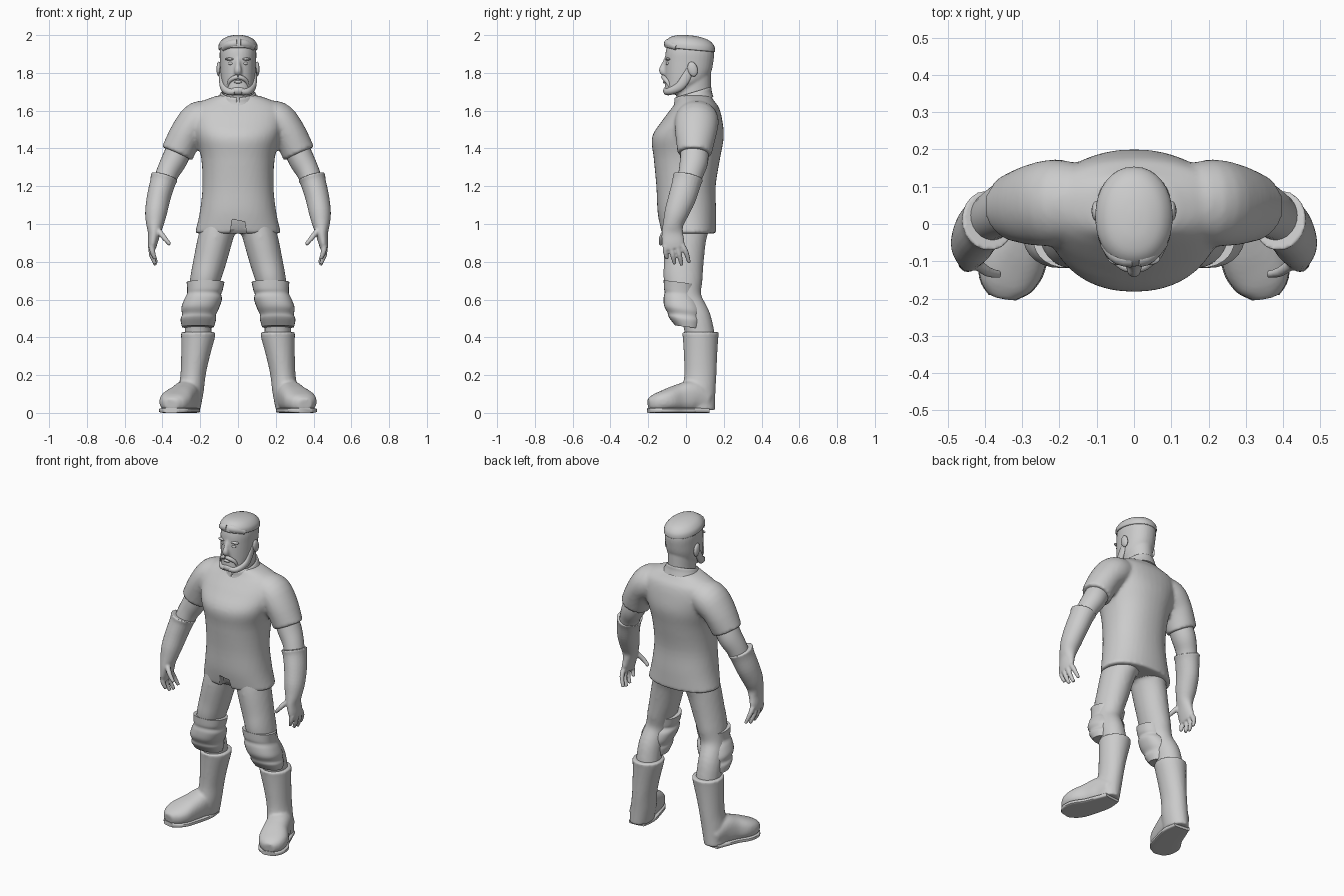
import bpy, bmesh, math
from mathutils import Vector

grey = bpy.data.materials.new("plain_grey")
grey.diffuse_color = (0.6, 0.6, 0.6, 1)


def spline(p, k=4):
    """Catmull-Rom interpolation through the ring list."""
    p = [Vector(q) for q in p]
    out = []
    for i in range(len(p) - 1):
        a, b, c, d = p[max(i - 1, 0)], p[i], p[i + 1], p[min(i + 2, len(p) - 1)]
        for j in range(k):
            t = j / k
            out.append(0.5 * (2 * b + (c - a) * t + (2 * a - 5 * b + 4 * c - d) * t * t
                              + (3 * b - a - 3 * c + d) * t ** 3))
    return out + [p[-1]]


def tube(rings, n=24, e=2.0, flat=False, tilt=0.0, s=1):
    """Ring = (x, y, z, radius across x, other radius); s = -1 mirrors."""
    return rings, n, e, flat, tilt, s


def add_tube(bm, spec):
    rings, n, e, flat, tilt, s = spec
    rings = spline(rings)
    loops = []
    for i, r in enumerate(rings):
        c = Vector(r[:3])
        t = Vector(rings[min(i + 1, len(rings) - 1)][:3]) - Vector(rings[max(i - 1, 0)][:3])
        t = Vector((0, 0, -1)) if flat else t.normalized()
        u = Vector((1, 0, 0))
        u = (u - t * u.dot(t)).normalized()
        v = t.cross(u)
        loop = []
        for j in range(n):
            a = 2 * math.pi * j / n
            ca, sa = math.cos(a), math.sin(a)
            p = c + u * (r[3] * math.copysign(abs(ca) ** (2 / e), ca)) \
                  + v * (r[4] * math.copysign(abs(sa) ** (2 / e), sa))
            p.z += tilt * (p.y - c.y)
            loop.append(bm.verts.new((p.x * s, p.y, p.z)))
        loops.append(loop)
    for A, B in zip(loops, loops[1:]):
        for j in range(n):
            bm.faces.new((A[j], A[(j + 1) % n], B[(j + 1) % n], B[j]))
    bm.faces.new(loops[0])
    bm.faces.new(loops[-1])


def finish(name, bm):
    bmesh.ops.recalc_face_normals(bm, faces=bm.faces)
    me = bpy.data.meshes.new(name)
    bm.to_mesh(me)
    bm.free()
    me.materials.append(grey)
    ob = bpy.data.objects.new(name, me)
    bpy.context.collection.objects.link(ob)
    bpy.ops.object.select_all(action='DESELECT')
    ob.select_set(True)
    bpy.context.view_layer.objects.active = ob
    bpy.ops.object.shade_smooth_by_angle(angle=math.radians(45))
    return ob


def build(name, tubes, voxel=0.0, smooth=4):
    bm = bmesh.new()
    for t in tubes:
        add_tube(bm, t)
    ob = finish(name, bm)
    if voxel:  # fuse the pieces into one smooth skin
        m = ob.modifiers.new("fuse", 'REMESH')
        m.mode, m.voxel_size, m.use_smooth_shade = 'VOXEL', voxel, True
        m = ob.modifiers.new("soften", 'SMOOTH')
        m.factor, m.iterations = 0.5, smooth
    return ob


def ball(name, loc, size, rot=0.0):
    bm = bmesh.new()
    bmesh.ops.create_uvsphere(bm, u_segments=20, v_segments=12, radius=1)
    bmesh.ops.scale(bm, vec=size, verts=bm.verts)
    ob = finish(name, bm)
    ob.location, ob.rotation_euler = loc, (rot, 0, 0)
    return ob


def cut(target, name, outline, y0, y1):
    """Cut an x-z outline out of the target between two depths."""
    bm = bmesh.new()
    f = bm.faces.new([bm.verts.new((x, y0, z)) for x, z in outline])
    ex = bmesh.ops.extrude_face_region(bm, geom=[f])
    bmesh.ops.translate(bm, vec=(0, y1 - y0, 0),
                        verts=[v for v in ex["geom"] if isinstance(v, bmesh.types.BMVert)])
    ob = finish(name, bm)
    ob.hide_render = True
    ob.display_type = 'WIRE'
    m = target.modifiers.new(name, 'BOOLEAN')
    m.operation, m.object, m.solver = 'DIFFERENCE', ob, 'EXACT'


# Shirt: torso and both sleeves fused, with hem notch and collar slit
torso = [(0, .015, .95, .228, .145), (0, .005, 1.06, .203, .155), (0, 0, 1.2, .188, .157),
         (0, .005, 1.35, .195, .176), (0, .01, 1.46, .225, .19), (0, .034, 1.55, .25, .158),
         (0, .05, 1.615, .24, .125), (0, .05, 1.65, .19, .1), (0, .045, 1.68, .11, .085)]
sleeve = [(.1, .06, 1.58, .07, .09), (.2, .058, 1.552, .1, .115),
          (.268, .052, 1.483, .09, .11), (.323, .045, 1.372, .088, .09)]
shirt = build("shirt", [tube(torso, 40, 2.2, True)] + [tube(sleeve, 28, s=s) for s in (1, -1)], .011)
cut(shirt, "hem_notch_cutter", [(-.05, .9), (-.03, 1.025), (.035, 1.012), (.055, .9)], -.3, -.09)

# Standing collar
collar = build("collar", [tube([(0, .037, 1.64, .12, .108), (0, .037, 1.67, .103, .1),
                                (0, .036, 1.692, .092, .098), (0, .036, 1.697, .084, .09),
                                (0, .036, 1.685, .078, .084)], 32, 2, True, .3)])
cut(collar, "collar_slit_cutter", [(0, 1.60), (-.014, 1.72), (.014, 1.72)], -.2, -.03)

# Trousers: pelvis plus both legs
leg = [(.09, .01, 1.02, .09, .125), (.118, -.006, .93, .092, .115), (.15, -.012, .8, .087, .106),
       (.175, -.015, .7, .08, .103), (.195, .0, .6, .072, .085), (.21, .055, .5, .07, .078),
       (.21, .078, .38, .072, .08)]
pelvis = [(0, .015, .955, .1, .1), (0, .015, 1.02, .17, .125), (0, .01, 1.1, .17, .125)]
build("trousers", [tube(pelvis, 28, 2, True)] + [tube(leg, s=s) for s in (1, -1)], .012)

# Neck and head
neck = [(0, .045, 1.6, .08, .09), (0, .04, 1.7, .074, .092), (0, .04, 1.8, .078, .092)]
skull = [(0, -.075, 1.686, .045, .035), (0, -.045, 1.71, .07, .069), (0, -.006, 1.75, .087, .105),
         (0, .01, 1.8, .093, .122), (0, .017, 1.86, .096, .128), (0, .02, 1.91, .097, .128),
         (0, .02, 1.95, .088, .115), (0, .02, 1.98, .062, .08), (0, .02, 1.99, .03, .04)]
nose = [(0, -.1, 1.88, .012, .012), (0, -.114, 1.845, .013, .016), (0, -.124, 1.812, .02, .02),
        (0, -.11, 1.792, .018, .014)]
build("head", [tube(skull, 32, 2.15, True), tube(neck, 28, 2, True), tube(nose, 16)], .007, 3)

# Hair cap with an overhanging edge and swept fringe
build("hair", [tube([(0, .02, 1.922, .099, .129), (0, .02, 1.928, .104, .134), (0, .02, 1.955, .1, .129),
                     (0, .02, 1.98, .078, .104), (0, .018, 1.994, .045, .062),
                     (0, .018, 1.999, .012, .018)], 32, 2.1, True, -.09)])
build("fringe", [tube([(-.075, -.05, 1.93, .018, .018), (-.04, -.088, 1.952, .022, .022),
                       (.03, -.09, 1.955, .022, .024), (.078, -.045, 1.935, .018, .018)], 16)])

# Beard parts on the chin
ball("goatee", (0, -.095, 1.706), (.042, .026, .024))
ball("lower_lip", (0, -.113, 1.752), (.022, .01, .008))

for s, side in ((1, "left"), (-1, "right")):
    # Face details
    ball(side + "_ear", (s * .101, .035, 1.82), (.013, .026, .04), .25)
    ball(side + "_eye", (s * .036, -.095, 1.85), (.017, .012, .009))
    ball(side + "_brow", (s * .04, -.094, 1.873), (.03, .016, .008))
    build(side + "_jaw_beard", [tube([(.09, .022, 1.83, .008, .016), (.089, .0, 1.775, .011, .025),
                                      (.08, -.035, 1.727, .016, .024), (.05, -.085, 1.703, .022, .02),
                                      (.015, -.1, 1.7, .02, .018)], 16, s=s)])
    build(side + "_moustache", [tube([(.0, -.12, 1.779, .012, .012), (.025, -.115, 1.772, .012, .012),
                                      (.046, -.1, 1.755, .01, .011), (.055, -.088, 1.73, .006, .007)],
                                     14, s=s)])
    # Bare arm between sleeve and glove
    build(side + "_arm", [tube([(.29, .045, 1.44, .068, .07), (.336, .043, 1.34, .068, .075),
                                (.375, .025, 1.265, .06, .066), (.405, 0, 1.17, .055, .06)], s=s)])
    # Glove: flared gauntlet, palm, fingers and thumb
    gauntlet = [(.39, .01, 1.25, .074, .083), (.4, .002, 1.215, .067, .076), (.42, -.02, 1.14, .063, .073),
                (.434, -.05, 1.06, .058, .064), (.44, -.068, 1.0, .047, .054),
                (.444, -.072, .95, .033, .057), (.452, -.068, .9, .026, .06), (.456, -.062, .87, .02, .055)]
    fingers = [((.457, -.108, .885), (.452, -.108, .85), (.438, -.1, .815)),
               ((.459, -.078, .88), (.457, -.07, .835), (.438, -.06, .788)),
               ((.459, -.047, .88), (.456, -.035, .835), (.436, -.022, .782)),
               ((.455, -.02, .885), (.452, -.0, .85), (.432, .017, .795)),
               ((.43, -.1, .975), (.393, -.128, .93), (.36, -.135, .89))]
    glove = [tube(gauntlet, s=s)]
    for f in fingers:
        glove.append(tube([p + (r, r) for p, r in zip(f, (.016, .014, .01))], 12, s=s))
    build(side + "_glove", glove, .006, 2)
    # Padded knee guard
    build(side + "_knee_guard", [tube([(.172, -.03, .692, .1, .088), (.175, -.032, .65, .094, .085),
                                       (.18, -.03, .628, .091, .083), (.185, -.024, .6, .1, .094),
                                       (.2, -.016, .555, .1, .1), (.206, -.008, .52, .09, .09),
                                       (.21, -.004, .495, .094, .086), (.212, .008, .455, .085, .066)],
                                      28, 2.3, True, -.12, s)])
    # Boot: shaft with a cuff, fused to the foot
    shaft = [(.21, .077, .428, .092, .098), (.212, .077, .395, .089, .094), (.225, .077, .3, .076, .088),
             (.238, .076, .2, .067, .085), (.25, .068, .11, .068, .088), (.262, .068, .015, .062, .086)]
    foot = [(.262, .12, .06, .05, .05), (.272, .04, .085, .07, .083), (.296, -.04, .075, .077, .075),
            (.328, -.11, .062, .087, .06), (.346, -.165, .051, .07, .047), (.354, -.198, .046, .035, .03)]
    build(side + "_boot", [tube(shaft, 28, 2, True, s=s), tube(foot, 24, 2.5, s=s)], .009, 3)
    # Flat sole
    build(side + "_sole", [tube([(x, y, .013, a + .002, .013) for x, y, z, a, b in foot], 24, 5, s=s)])
